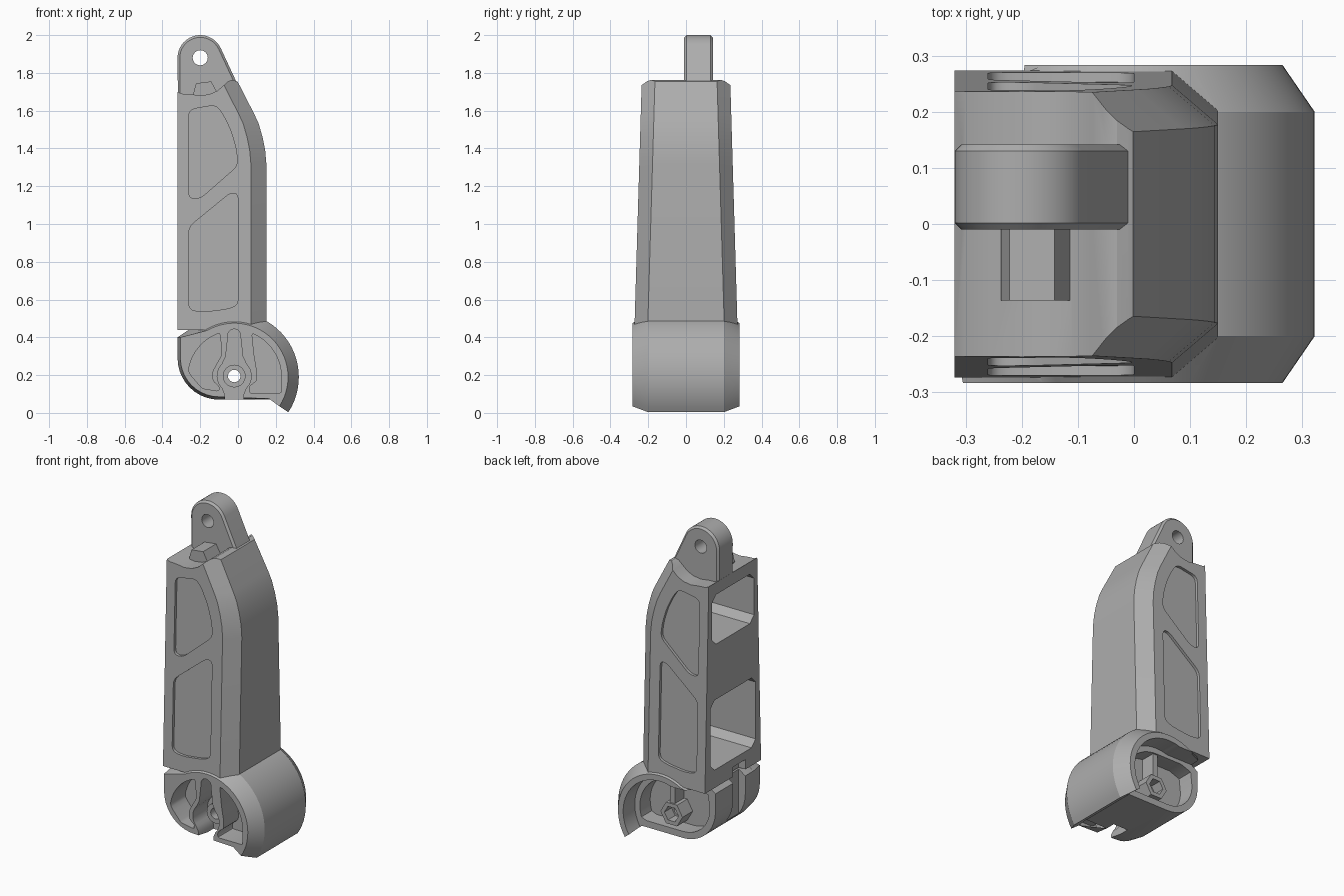
import bpy, bmesh, math
from mathutils import Vector

if "Cube" in bpy.data.objects:
    bpy.data.objects.remove(bpy.data.objects["Cube"])

grey = bpy.data.materials.new("plain grey")
grey.diffuse_color = (0.42, 0.42, 0.42, 1)
grey.use_nodes = True
grey.node_tree.nodes["Principled BSDF"].inputs["Base Color"].default_value = grey.diffuse_color
CX, CZ = -0.02, 0.19          # pivot centre of the lower drum


def loft(name, rings):
    """Closed solid through rings of equal point count."""
    bm = bmesh.new()
    vs = [[bm.verts.new(p) for p in r] for r in rings]
    n = len(vs[0])
    for a, b in zip(vs, vs[1:]):
        for i in range(n):
            j = (i + 1) % n
            bm.faces.new((a[i], a[j], b[j], b[i]))
    bm.faces.new(vs[0][::-1])
    bm.faces.new(vs[-1])
    bmesh.ops.recalc_face_normals(bm, faces=bm.faces)
    me = bpy.data.meshes.new(name)
    bm.to_mesh(me)
    bm.free()
    me.materials.append(grey)
    ob = bpy.data.objects.new(name, me)
    bpy.context.collection.objects.link(ob)
    return ob


def prism(name, pts, y0, y1):
    """Extrude an x-z outline along y."""
    return loft(name, [[(x, y, z) for x, z in pts] for y in (y0, y1)])


def bake(ob):
    dg = bpy.context.evaluated_depsgraph_get()
    me = bpy.data.meshes.new_from_object(ob.evaluated_get(dg))
    ob.modifiers.clear()
    ob.data = me


def combine(ob, tool, op="DIFFERENCE"):
    m = ob.modifiers.new("join", "BOOLEAN")
    m.operation, m.solver, m.object = op, "EXACT", tool
    bake(ob)
    bpy.data.objects.remove(tool)


def arc(cx, cz, r, a0, a1, n):
    out = []
    for i in range(n + 1):
        a = math.radians(a0 + (a1 - a0) * i / n)
        out.append((cx + r * math.cos(a), cz + r * math.sin(a)))
    return out


def rounded(pts, r, n=4):
    """Round the corners of an outline."""
    out = []
    for i, p in enumerate(pts):
        p, a, b = Vector(p), Vector(pts[i - 1]), Vector(pts[(i + 1) % len(pts)])
        s = p + (a - p).normalized() * min(r, (a - p).length * .45)
        e = p + (b - p).normalized() * min(r, (b - p).length * .45)
        for k in range(n + 1):
            t = k / n
            out.append(tuple(s * (1 - t) ** 2 + p * 2 * t * (1 - t) + e * t * t))
    return out


def half_width(z):
    return 0.272 - (z - 0.48) * 0.0295


# Arm: tapered column with chamfered right-hand corners
rings = []
for z, xr in [(.44, .15), (1.32, .15), (1.39, .144), (1.46, .13), (1.53, .11),
              (1.58, .087), (1.68, .036), (1.75, 0), (1.82, -.036)]:
    w = half_width(z)
    rings.append([(-.32, -w, z), (xr - .082, -w, z), (xr, -w + .07, z),
                  (xr, w - .07, z), (xr - .082, w, z), (-.32, w, z)])
arm = loft("arm", rings)

# Saddle-shaped top
saddle = [(-.4, 1.71), (-.32, 1.70), (-.30, 1.69), (-.25, 1.687), (-.20, 1.68),
          (-.15, 1.687), (-.11, 1.705), (-.075, 1.735), (-.05, 1.757),
          (-.03, 1.763), (-.01, 1.757), (.05, 1.73), (.05, 1.95), (-.4, 1.95)]
combine(arm, prism("top_cutter", saddle, -.4, .4))

# Shallow side panels that follow the taper
upper = [(-.26, 1.605), (-.12, 1.63), (-.085, 1.59), (-.04, 1.50), (-.01, 1.40),
         (0, 1.31), (-.20, 1.135), (-.26, 1.135)]
lower = [(-.26, .985), (-.04, 1.165), (0, 1.16), (0, .57), (-.06, .55),
         (-.18, .535), (-.26, .545)]
for pts in (upper, lower):
    pts = rounded(pts, .035)
    for s in (-1, 1):
        floor = [(x, s * (half_width(z) - .017), z) for x, z in pts]
        combine(arm, loft("panel_cutter", [floor, [(x, s * .4, z) for x, _, z in floor]]))

# Hollow windows opening on the left face
for z0, z1, w, depth in ((.55, .98, .22, .06), (1.32, 1.625, .205, -.02)):
    c = .04
    o = [(-w, z0 + c), (-w + c, z0), (w - c, z0), (w, z0 + c),
         (w, z1 - c), (w - c, z1), (-w + c, z1), (-w, z1 - c)]
    combine(arm, loft("window_cutter", [[(x, y, z) for y, z in o] for x in (-.5, depth)]))


# Drum: round housing with bevelled rims and a skirt tip
def drum_ring(y, r, left, tip):
    pts = arc(CX, CZ, r, -33, 120, 28)
    pts += [(left, .40)] + arc(-.10, .29, -.10 - left, 180, 270, 10)
    pts += [tip]
    return [(x, y, z) for x, z in pts]


ends = dict(r=.285, left=-.305, tip=(.165, .075))
mid = dict(r=.342, left=-.32, tip=(.18, .07))
drum = loft("drum", [drum_ring(-.283, **ends), drum_ring(-.20, **mid),
                     drum_ring(.20, **mid), drum_ring(.283, **ends)])
combine(arm, drum, "UNION")

# Rear recess under the arm, then the deeper cup
recess = arc(CX, CZ, .25, -33, 108, 24) + [(-.4, .43), (-.4, -.1), (.19, -.1)]
combine(arm, prism("recess_cutter", recess, .17, .4))
cup = arc(CX, CZ, .215, -18, 90, 16) + [(-.20, .405), (-.27, .38)]
cup += arc(-.10, .29, .18, 180, 270, 8) + [(.15, .11)]
combine(arm, prism("cup_cutter", cup, .07, .4))

# Front pockets either side of the keyhole channel
left = arc(CX, CZ, .245, 108, 172, 12) + [(-.25, .20), (-.19, .13), (-.10, .115),
                                         (-.10, .14), (-.135, .17), (-.135, .22), (-.085, .31)]
right = [(.085, .31), (.10, .22), (.10, .17), (.06, .14), (.06, .105),
         (.23, .105)] + arc(CX, CZ, .25, -8, 68, 14)
for pts in (left, right):
    combine(arm, prism("pocket_cutter", rounded(pts, .012, 2), -.4, -.14))

side = [(.05, -.1), (.05, .10)] + arc(0, .195, .09, -45, 45, 8) + [(.045, .30), (.034, .40)]
key = [(CX + x, z) for x, z in side] + arc(CX, .41, .034, 0, 180, 8)
key += [(CX - x, z) for x, z in reversed(side)]
combine(arm, prism("keyhole_cutter", key, -.4, -.14))

# Groove on the lower left face
combine(arm, prism("groove_cutter", [(-.5, 0), (-.275, 0), (-.275, .5), (-.5, .5)], -.12, 0))

# Pivot bosses: round in front, hexagonal behind, with a rib above
combine(arm, prism("round_boss", arc(CX, .195, .06, 0, 348.75, 31), -.19, -.10), "UNION")
combine(arm, prism("hex_boss", arc(CX, .195, .075, 0, 300, 5), .05, .17), "UNION")
combine(arm, prism("rib", [(CX - .016, .25), (CX + .016, .25), (CX + .016, .42),
                           (CX - .016, .42)], .05, .16), "UNION")
combine(arm, prism("nut_cutter", arc(CX, .195, .048, 0, 300, 5), .10, .4))
combine(arm, prism("pivot_cutter", arc(CX, .195, .033, 0, 345, 23), -.5, .5))

# Lug: rounded tab on top with softened edges and a pin hole
tab = [(-.318, 1.645), (-.03, 1.645), (-.005, 1.745)] + arc(-.2, 1.88, .12, 25, 180, 18)
lug = prism("lug", tab, -.01, .142)
bev = lug.modifiers.new("soften", "BEVEL")
bev.width, bev.segments, bev.limit_method, bev.angle_limit = .012, 1, "ANGLE", math.radians(60)
bake(lug)
combine(lug, prism("pin_cutter", arc(-.2, 1.88, .04, 0, 345, 23), -.3, .3))
combine(arm, lug, "UNION")

# Stop block beside the lug
stop = [(-.225, 1.66), (-.12, 1.66), (-.112, 1.70), (-.142, 1.755), (-.222, 1.745), (-.237, 1.69)]
combine(arm, prism("stop_block", stop, -.136, .01), "UNION")

bpy.ops.object.select_all(action="DESELECT")
bpy.context.view_layer.objects.active = arm
arm.select_set(True)
bpy.ops.object.shade_smooth_by_angle(angle=math.radians(28))
